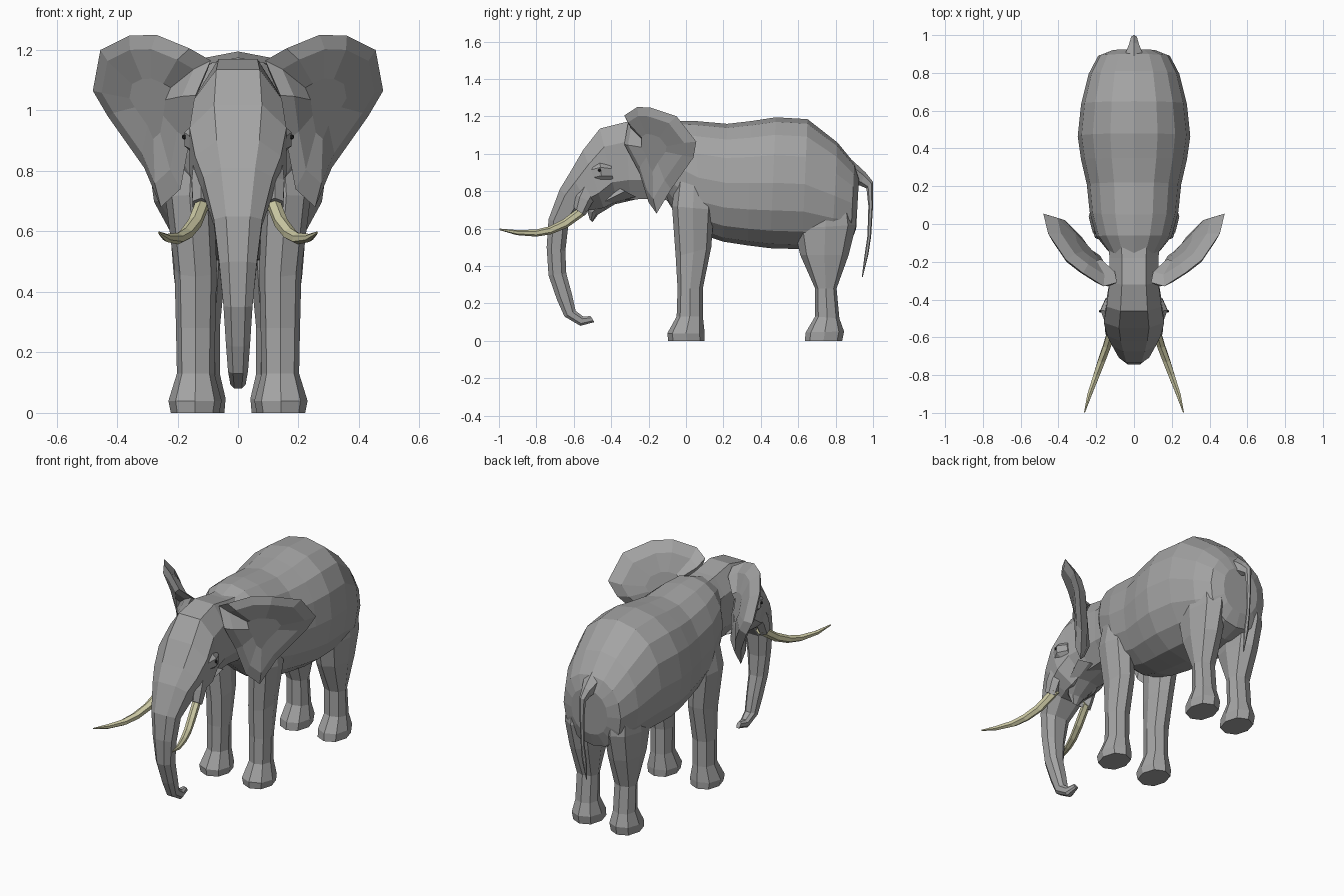
import bpy, bmesh
from math import cos, sin, pi
from mathutils import Vector

GREY = (.37, .37, .37, 1)
IVORY = (.62, .60, .38, 1)
materials = {}


def finish(name, bm, colour=GREY):
    bmesh.ops.recalc_face_normals(bm, faces=bm.faces)
    me = bpy.data.meshes.new(name)
    bm.to_mesh(me)
    bm.free()
    ob = bpy.data.objects.new(name, me)
    bpy.context.collection.objects.link(ob)
    if colour not in materials:
        materials[colour] = bpy.data.materials.new("colour")
        materials[colour].diffuse_color = colour
    me.materials.append(materials[colour])
    return ob


def mirror(ob):
    mod = ob.modifiers.new("mirror", 'MIRROR')
    mod.use_axis[0] = True
    mod.use_mirror_merge = False
    return ob


def loft(name, rings, n=8, power=1.0, colour=GREY, flat=False):
    """Each ring: two opposite points (y, z), half width, optional x centre.
    flat=True turns the section so that flat sides face the four axes."""
    bm = bmesh.new()
    loops = []
    off = .5 if flat else 0
    peak = abs(cos(2 * pi * off / n)) ** power
    for r in rings:
        a, b = Vector((0, r[0], r[1])), Vector((0, r[2], r[3]))
        x = r[5] if len(r) > 5 else 0
        mid, half = (a + b) / 2, (a - b) / 2
        loop = []
        for i in range(n):
            c, s = cos(2 * pi * (i + off) / n), sin(2 * pi * (i + off) / n)
            c = abs(c) ** power * (1 if c > 0 else -1) / peak
            s = abs(s) ** power * (1 if s > 0 else -1) / peak
            loop.append(bm.verts.new(mid + half * c + Vector((x + r[4] * s, 0, 0))))
        loops.append(loop)
    for p, q in zip(loops, loops[1:]):
        for i in range(n):
            j = (i + 1) % n
            bm.faces.new((p[i], p[j], q[j], q[i]))
    bm.faces.new(loops[0])
    bm.faces.new(loops[-1])
    return finish(name, bm, colour)


# barrel-shaped body
loft("body", [
    (-.16, 1.14, -.12, .78, .14), (-.06, 1.175, -.07, .70, .20),
    (.05, 1.175, .08, .57, .235), (.22, 1.16, .20, .53, .25),
    (.35, 1.175, .33, .51, .28), (.48, 1.195, .45, .495, .298),
    (.65, 1.185, .62, .49, .28), (.81, 1.06, .78, .49, .24),
    (.90, .95, .88, .52, .19), (.925, .87, .91, .60, .12)], 16, .9)

# head flowing into the trunk
loft("head_and_trunk", [
    (-.02, 1.13, 0, .74, .14), (-.18, 1.145, -.18, .76, .13),
    (-.32, 1.17, -.30, .755, .13), (-.46, 1.135, -.37, .75, .145),
    (-.55, 1.02, -.44, .71, .16), (-.62, .90, -.51, .70, .142),
    (-.675, .81, -.56, .69, .115), (-.735, .65, -.63, .61, .08),
    (-.745, .50, -.645, .48, .062), (-.735, .35, -.64, .36, .048),
    (-.69, .22, -.61, .25, .04), (-.65, .13, -.59, .16, .033),
    (-.565, .08, -.55, .13, .025), (-.49, .10, -.51, .132, .012)],
    8, .8, flat=True)

# lower jaw
loft("lower_jaw", [
    (-.40, .84, -.25, .76, .13), (-.49, .76, -.38, .73, .10),
    (-.53, .70, -.47, .675, .055), (-.515, .65, -.50, .635, .02)], 8)

# tusks and their sockets
mirror(loft("tusk_socket", [
    (-.54, .90, -.44, .82, .03, .115), (-.59, .78, -.50, .74, .036, .122),
    (-.60, .71, -.54, .67, .032, .122)], 6))
mirror(loft("tusk", [
    (-.55, .73, -.53, .68, .024, .112), (-.655, .65, -.635, .605, .024, .143),
    (-.73, .612, -.72, .57, .023, .172), (-.80, .595, -.80, .557, .02, .198),
    (-.90, .592, -.905, .565, .014, .235), (-.998, .60, -.998, .592, .003, .262)],
    6, 1, IVORY))

# brow ridge and eye
mirror(loft("brow", [
    (-.53, .93, -.50, .85, .015, .14), (-.46, .95, -.45, .86, .028, .153),
    (-.40, .94, -.39, .86, .012, .14)], 6))
bm = bmesh.new()
bmesh.ops.create_icosphere(bm, subdivisions=1, radius=.009)
bmesh.ops.translate(bm, verts=bm.verts, vec=(.178, -.462, .912))
mirror(finish("eye", bm, (.02, .02, .02, 1)))

# big fan ears: rim, shallow front and domed back
rim_pts = [
    (.09, -.31, 1.165), (.16, -.33, 1.205), (.27, -.26, 1.25), (.36, -.19, 1.247),
    (.455, -.05, 1.20), (.48, .055, 1.065), (.43, .04, .98), (.31, -.08, .81),
    (.255, -.157, .68), (.19, -.20, .74), (.16, -.25, .90), (.14, -.33, 1.05)]
bm = bmesh.new()
rim = [bm.verts.new(p) for p in rim_pts]
centre = sum((v.co for v in rim), Vector()) / len(rim)
back_dir = Vector((-.72, .68, -.1))
for depth, dome in ((-.022, -.012), (.04, .06)):
    inner = [bm.verts.new(v.co.lerp(centre, .22) + back_dir * depth) for v in rim]
    mid = [bm.verts.new(v.co.lerp(centre, .65) + back_dir * (depth + dome) / 2)
           for v in rim]
    for i in range(len(rim)):
        j = (i + 1) % len(rim)
        bm.faces.new((rim[i], rim[j], inner[j], inner[i]))
        bm.faces.new((inner[i], inner[j], mid[j], mid[i]))
    bm.faces.new(mid)
mirror(finish("ear", bm))

# legs with flared feet
mirror(loft("front_leg", [
    (-.05, .90, .14, .90, .06, .15), (-.075, .72, .15, .70, .08, .16),
    (-.055, .45, .135, .50, .07, .14), (-.045, .28, .09, .28, .065, .14),
    (-.05, .13, .09, .13, .062, .14), (-.10, .04, .10, .04, .088, .142),
    (-.095, 0, .10, 0, .08, .142)], 8, .9))
mirror(loft("hind_leg", [
    (.62, .88, .87, .88, .08, .13), (.58, .60, .91, .62, .095, .13),
    (.61, .46, .87, .46, .085, .128), (.69, .28, .805, .28, .065, .125),
    (.69, .13, .82, .12, .066, .125), (.64, .045, .845, .05, .084, .125),
    (.635, 0, .835, 0, .08, .125)], 8, .9))

# hanging tail
loft("tail", [
    (.89, .965, .88, .84, .06), (.96, .90, .93, .83, .03),
    (1.0, .85, .965, .815, .018), (1.0, .72, .975, .72, .013),
    (.99, .56, .97, .56, .011), (.975, .46, .955, .46, .014),
    (.945, .34, .94, .34, .003)], 6)
